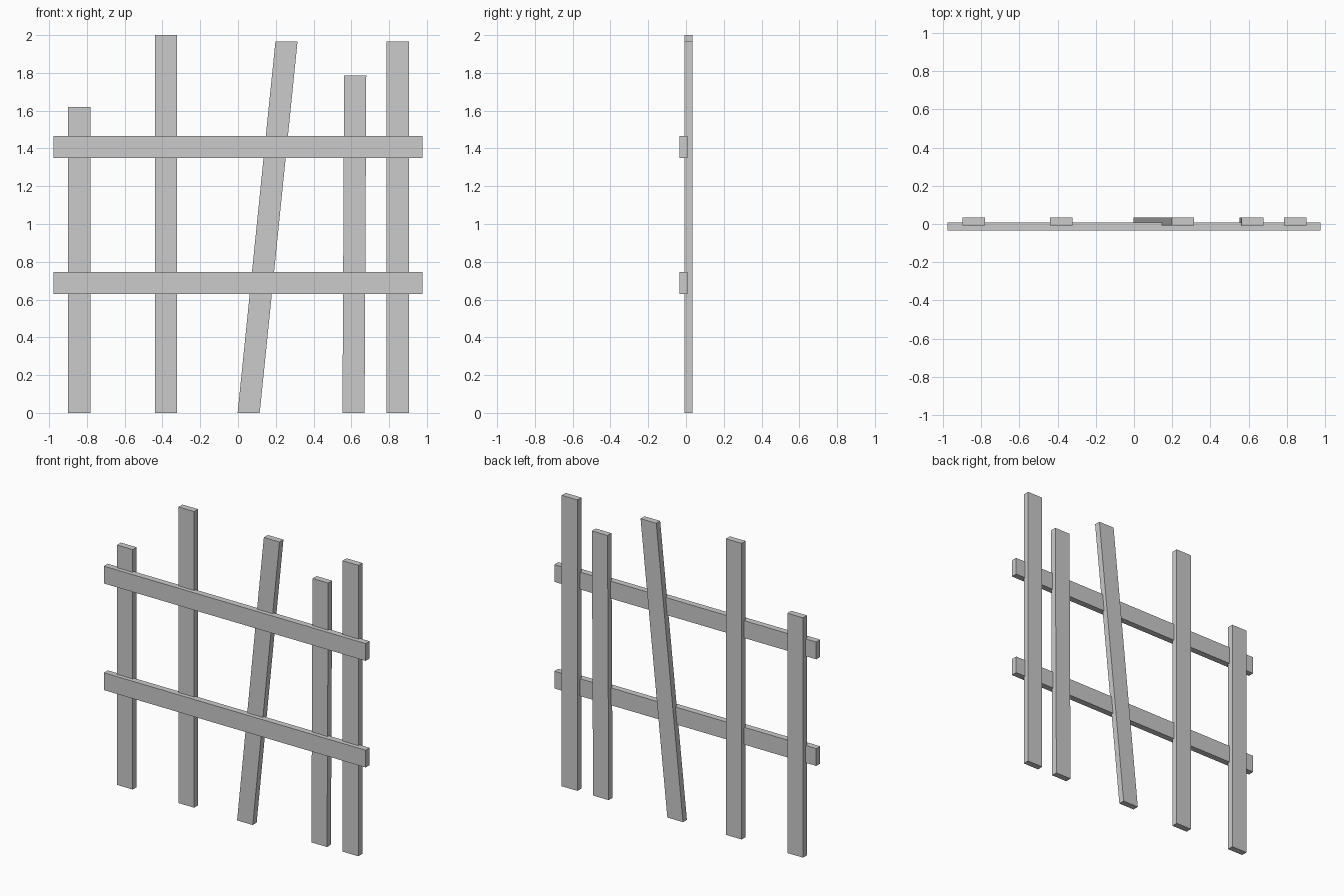
import bpy, bmesh

if "Cube" in bpy.data.objects:
    bpy.data.objects.remove(bpy.data.objects["Cube"])

WIDTH = 0.117
Y_BACK, Y_MID_B, Y_MID_F, Y_FRONT = 0.035, -0.007, 0.007, -0.035


def board(name, x0, x1, y0, y1, z0, z1, lean=0.0):
    """Box whose top is shifted sideways by lean, keeping level ends."""
    bm = bmesh.new()
    bmesh.ops.create_cube(bm, size=1)
    for v in bm.verts:
        t = v.co.z + 0.5
        v.co = (x0 + (x1 - x0) * (v.co.x + 0.5) + lean * t,
                y0 + (y1 - y0) * (v.co.y + 0.5),
                z0 + (z1 - z0) * t)
    mesh = bpy.data.meshes.new(name)
    bm.to_mesh(mesh)
    bm.free()
    obj = bpy.data.objects.new(name, mesh)
    bpy.context.collection.objects.link(obj)
    return obj


# Upright pickets: left edge at the ground, height, sideways lean
pickets = [(-0.899, 1.62, 0.0), (-0.44, 2.0, 0.0), (-0.002, 1.965, 0.2),
           (0.553, 1.785, 0.009), (0.787, 1.965, 0.0)]
for i, (x, height, lean) in enumerate(pickets, 1):
    board(f"picket_{i}", x, x + WIDTH, Y_MID_B, Y_BACK, 0, height, lean)

# Horizontal rails across the front, slightly set into the pickets
for name, z in (("lower_rail", 0.63), ("upper_rail", 1.35)):
    board(name, -0.978, 0.978, Y_FRONT, Y_MID_F, z, z + WIDTH)
